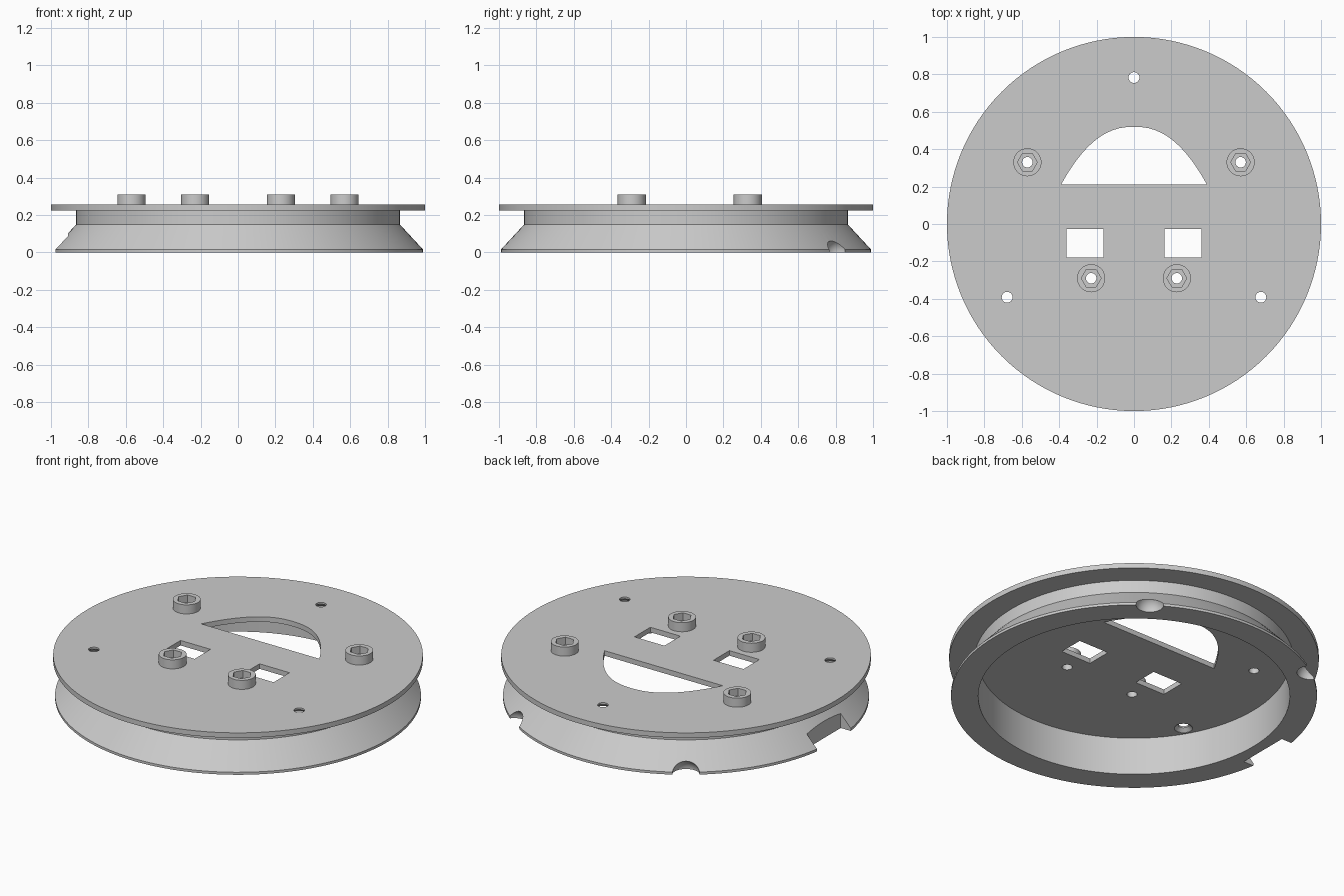
import bpy, bmesh, math

if "Cube" in bpy.data.objects:
    bpy.data.objects.remove(bpy.data.objects["Cube"])

grey = bpy.data.materials.new("plain_grey")
grey.diffuse_color = (0.6, 0.6, 0.6, 1)
grey.use_nodes = True
grey.node_tree.nodes["Principled BSDF"].inputs["Base Color"].default_value = grey.diffuse_color


def make(name, bm):
    bmesh.ops.recalc_face_normals(bm, faces=bm.faces)
    me = bpy.data.meshes.new(name)
    bm.to_mesh(me)
    bm.free()
    me.materials.append(grey)
    ob = bpy.data.objects.new(name, me)
    bpy.context.collection.objects.link(ob)
    return ob


def lathe(name, profile, seg, at=(0, 0)):
    """Stack of rings of (radius, z), closed by a flat cap at each end."""
    bm = bmesh.new()
    rings = [[bm.verts.new((at[0] + r * math.cos(2 * math.pi * i / seg),
                            at[1] + r * math.sin(2 * math.pi * i / seg), z))
              for i in range(seg)] for r, z in profile]
    for a, b in zip(rings, rings[1:]):
        for i in range(seg):
            j = (i + 1) % seg
            bm.faces.new((a[i], a[j], b[j], b[i]))
    bm.faces.new(rings[0])
    bm.faces.new(rings[-1])
    return make(name, bm)


def prism(name, pts, z0, z1):
    """Flat outline extruded between two heights."""
    bm = bmesh.new()
    face = bm.faces.new([bm.verts.new((x, y, z0)) for x, y in pts])
    ext = bmesh.ops.extrude_face_region(bm, geom=[face])["geom"]
    for v in ext:
        if isinstance(v, bmesh.types.BMVert):
            v.co.z = z1
    return make(name, bm)


def rect(x0, x1, y0, y1):
    return [(x0, y0), (x1, y0), (x1, y1), (x0, y1)]


def ball(name, at, radius):
    bm = bmesh.new()
    bmesh.ops.create_uvsphere(bm, u_segments=32, v_segments=17, radius=radius)
    bmesh.ops.translate(bm, verts=bm.verts, vec=at)
    return make(name, bm)


def select(ob):
    bpy.ops.object.select_all(action='DESELECT')
    ob.select_set(True)
    bpy.context.view_layer.objects.active = ob


def cut(ob, cutters):
    """Subtract every cutter, then smooth the curved sides."""
    select(ob)
    for c in cutters:
        mod = ob.modifiers.new("cut", 'BOOLEAN')
        mod.operation, mod.solver, mod.object = 'DIFFERENCE', 'EXACT', c
        bpy.ops.object.modifier_apply(modifier=mod.name)
    for c in cutters:
        bpy.data.objects.remove(c)
    select(ob)
    bpy.ops.object.shade_smooth_by_angle(angle=math.radians(25))


# Grooved hollow wheel: open underneath, flared skirt, neck and top disc
wheel = lathe("grooved_wheel", [(0.843, 0.225), (0.843, 0), (0.99, 0), (0.99, 0.015),
                                (0.865, 0.15), (0.865, 0.225), (1, 0.225), (1, 0.255)], 128)

cutters = []
# Arched window
n = 32
arch = [(0.39 * math.cos(math.pi * i / n),
         0.52 - 0.31 * abs(math.cos(math.pi * i / n)) ** 2.3) for i in range(n + 1)]
cutters.append(prism("arch_cutter", arch, 0.2, 0.3))

# Pair of rectangular slots
for s in (-1, 1):
    x0, x1 = sorted((s * 0.162, s * 0.36))
    cutters.append(prism("slot_cutter", rect(x0, x1, -0.178, -0.028), 0.2, 0.3))

# Three holes, widened underneath
for k in range(3):
    a = math.radians(90 + 120 * k)
    cutters.append(lathe("hole_cutter", [(0.05, 0.2), (0.05, 0.227), (0.029, 0.245), (0.029, 0.3)],
                         24, (0.783 * math.cos(a), 0.783 * math.sin(a))))

# Holes below the socket bosses
bosses = [(s * x, y) for x, y in ((0.57, 0.33), (0.229, -0.29)) for s in (-1, 1)]
for p in bosses:
    cutters.append(lathe("screw_cutter", [(0.028, 0.2), (0.028, 0.3)], 24, p))

# Square notch and two scooped notches in the skirt rim
cutters.append(prism("notch_cutter", rect(-1.2, -0.91, -0.16, 0.16), -0.1, 0.11))
for s in (-1, 1):
    a = math.radians(55)
    cutters.append(ball("scoop_cutter", (s * 0.99 * math.cos(a), 0.99 * math.sin(a), 0), 0.075))
cut(wheel, cutters)

# Round bosses with hexagonal sockets
for i, p in enumerate(bosses):
    boss = lathe(f"socket_boss_{i + 1}", [(0.075, 0.255), (0.075, 0.309)], 40, p)
    cut(boss, [lathe("hex_cutter", [(0.053, 0.265), (0.053, 0.4)], 6, p),
               lathe("bore_cutter", [(0.028, 0.2), (0.028, 0.4)], 24, p)])
